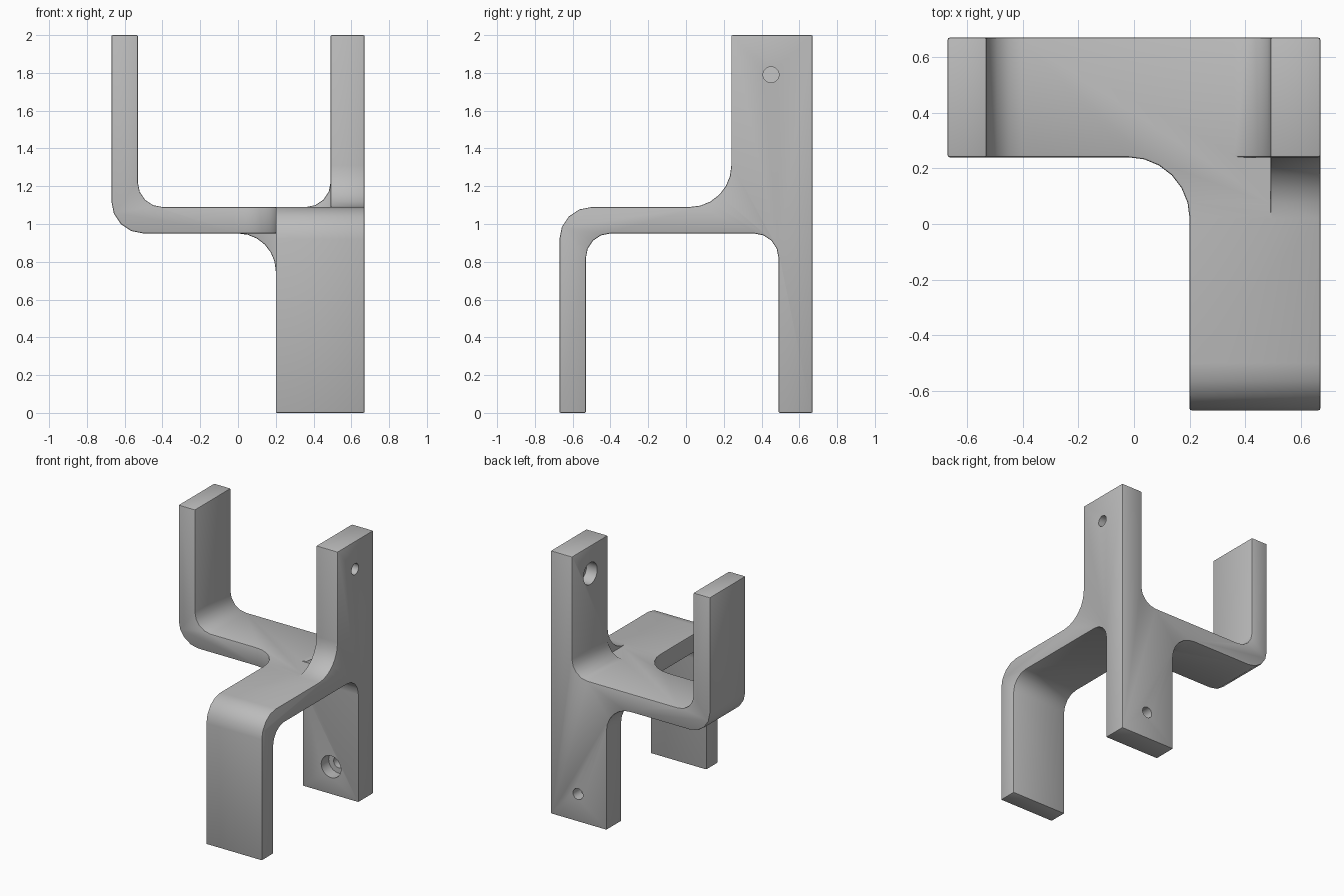
import bpy, bmesh, math
from mathutils import Vector

if "Cube" in bpy.data.objects:
    bpy.data.objects.remove(bpy.data.objects["Cube"])

grey = bpy.data.materials.new("matte grey")
grey.use_nodes = True
grey.diffuse_color = (0.5, 0.5, 0.5, 1)
grey.node_tree.nodes["Principled BSDF"].inputs["Base Color"].default_value = (0.5, 0.5, 0.5, 1)

E = 0.67                 # half width of the bracket
LO, HI = 0.95, 1.09      # underside and top of the deck
INNER = 0.49             # inner face of the thick posts
THIN = -0.53             # inner face of the thin posts
ARM = 0.24               # front face of the back arm
SIDE = 0.20              # right face of the front arm


def rounded(corners, steps=6):
    """Outline with each (u, v, radius) corner rounded by an arc."""
    out = []
    for i, (u, v, r) in enumerate(corners):
        p = Vector((u, v))
        if not r:
            out.append(p)
            continue
        a = (Vector(corners[i - 1][:2]) - p).normalized()
        b = (Vector(corners[(i + 1) % len(corners)][:2]) - p).normalized()
        centre = p + (a + b) * r
        for k in range(steps + 1):
            t = k / steps * math.pi / 2
            out.append(centre - b * r * math.cos(t) - a * r * math.sin(t))
    return out


def extrude(name, outline, axis, start, end):
    """Prism from a 2D outline, extruded along the given axis."""
    def place(p, w):
        return {"x": (w, p.x, p.y), "y": (p.x, w, p.y), "z": (p.x, p.y, w)}[axis]
    bm = bmesh.new()
    face = bm.faces.new([bm.verts.new(place(p, start)) for p in outline])
    ext = bmesh.ops.extrude_face_region(bm, geom=[face])["geom"]
    shift = Vector(place(Vector((0, 0)), end - start))
    bmesh.ops.translate(bm, vec=shift, verts=[v for v in ext if isinstance(v, bmesh.types.BMVert)])
    bmesh.ops.recalc_face_normals(bm, faces=bm.faces)
    mesh = bpy.data.meshes.new(name)
    bm.to_mesh(mesh)
    bm.free()
    mesh.materials.append(grey)
    obj = bpy.data.objects.new(name, mesh)
    bpy.context.collection.objects.link(obj)
    return obj


def combine(target, tool, operation):
    mod = target.modifiers.new("join", "BOOLEAN")
    mod.operation, mod.solver, mod.object = operation, "EXACT", tool
    bpy.context.view_layer.objects.active = target
    bpy.ops.object.modifier_apply(modifier=mod.name)
    bpy.data.objects.remove(tool)


# Front-to-back arch: front leg, deck and back leg
arch = rounded([(-E, 0, 0), (THIN, 0, 0), (THIN, LO, 0.13), (INNER, LO, 0.13),
                (INNER, 0, 0), (E, 0, 0), (E, HI, 0), (-E, HI, 0.17)], 4)
bracket = extrude("bracket", arch, "x", SIDE, E)

# Side-to-side cradle: right post, deck and left post
cradle = rounded([(-E, 2, 0), (-E, LO, 0.17), (E, LO, 0), (E, 2, 0), (INNER, 2, 0),
                  (INNER, HI, 0.13), (THIN, HI, 0.13), (THIN, 2, 0)], 4)
combine(bracket, extrude("cradle", cradle, "y", ARM, E), "UNION")

# Large fillets: left post to deck, back leg to deck, arm to arm
post_web = rounded([(0.5, 1, 0), (-0.1, 1, 0), (-0.1, HI, 0), (ARM, HI, 0.22),
                    (ARM, 1.5, 0), (0.5, 1.5, 0)])
leg_web = rounded([(0.4, 1.02, 0), (-0.1, 1.02, 0), (-0.1, LO, 0), (SIDE, LO, 0.2),
                   (SIDE, 0.5, 0), (0.4, 0.5, 0)])
deck_web = rounded([(0.4, 0.4, 0), (-0.1, 0.4, 0), (-0.1, ARM, 0), (SIDE, ARM, 0.22),
                    (SIDE, -0.1, 0), (0.4, -0.1, 0)])
combine(bracket, extrude("post_web", post_web, "x", INNER, E), "UNION")
combine(bracket, extrude("leg_web", leg_web, "y", INNER, E), "UNION")
combine(bracket, extrude("deck_web", deck_web, "z", LO, HI), "UNION")

# Soften the outer edges
bm = bmesh.new()
bm.from_mesh(bracket.data)
bmesh.ops.remove_doubles(bm, verts=bm.verts, dist=0.0005)
bmesh.ops.dissolve_limit(bm, angle_limit=math.radians(1), verts=bm.verts, edges=bm.edges)
sharp = [e for e in bm.edges if e.is_manifold and e.is_convex
         and e.calc_face_angle() > math.radians(50)]
bmesh.ops.bevel(bm, geom=sharp, offset=0.02, offset_type="OFFSET", segments=2,
                profile=0.5, affect="EDGES", clamp_overlap=True)
bm.to_mesh(bracket.data)
bm.free()

# Stepped screw holes: narrow right through, wide from the inner face
def disc(u, v, r):
    return [Vector((u + r * math.cos(k * math.pi / 16), v + r * math.sin(k * math.pi / 16)))
            for k in range(32)]

for axis, u, v in (("x", 0.45, 1.79), ("y", 0.44, 0.21)):
    combine(bracket, extrude("screw_hole", disc(u, v, 0.042), axis, 0.4, 0.8), "DIFFERENCE")
    combine(bracket, extrude("screw_recess", disc(u, v, 0.083), axis, 0.4, 0.58), "DIFFERENCE")

bpy.ops.object.select_all(action="DESELECT")
bracket.select_set(True)
bpy.context.view_layer.objects.active = bracket
bpy.ops.object.shade_smooth_by_angle(angle=math.radians(25))
